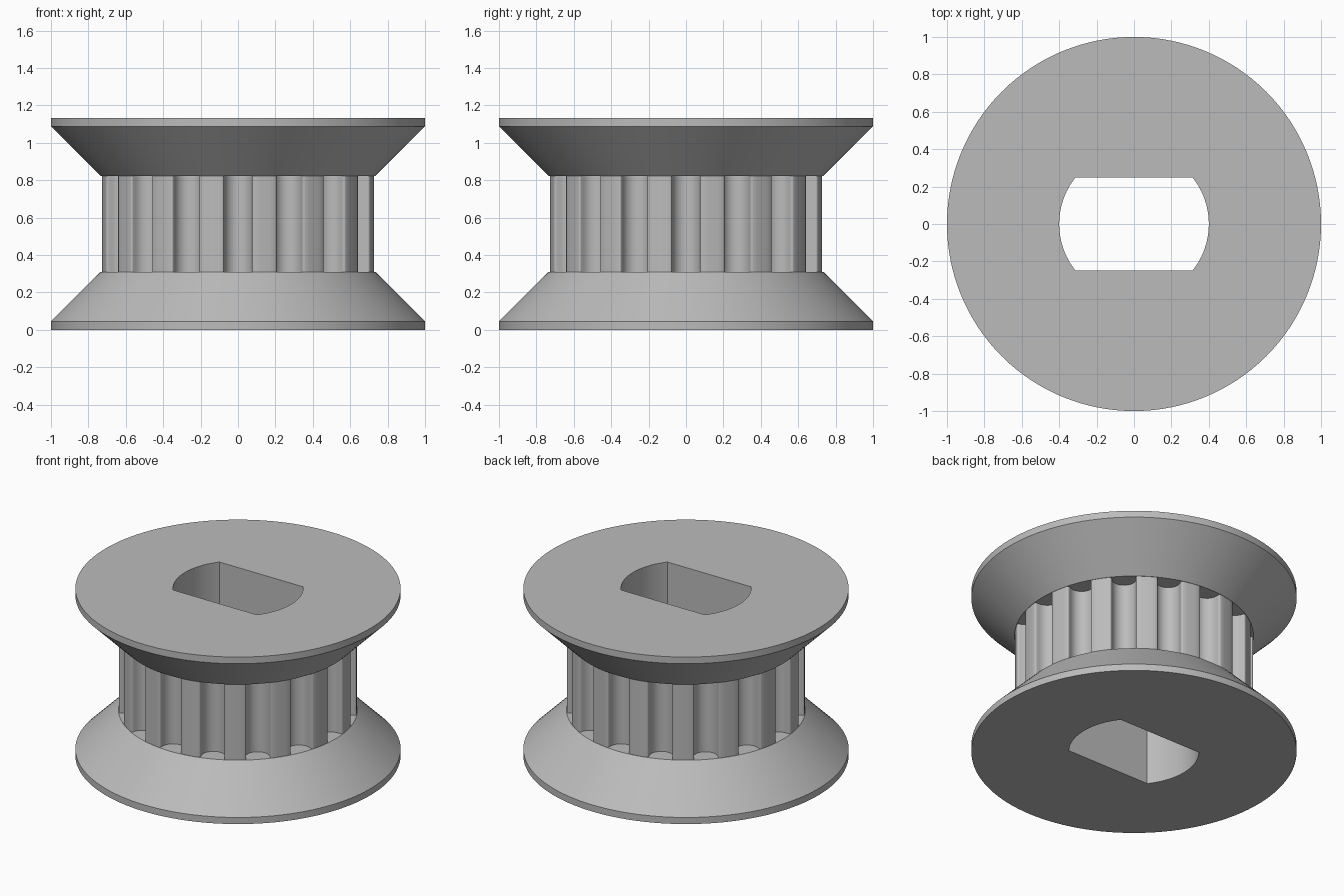
import bpy
import bmesh
from math import sin, cos, pi, asin, radians
from mathutils import Vector, Matrix

if "Cube" in bpy.data.objects:
    bpy.data.objects.remove(bpy.data.objects["Cube"], do_unlink=True)

HEIGHT, RIM, NECK_Z = 1.133, 0.045, 0.31
NECK_R, TOOTH_R, TEETH = 0.735, 0.733, 16
BORE_R, BORE_FLAT = 0.4, 0.248

grey = bpy.data.materials.new("plain grey")
grey.use_nodes = True
colour = (0.5, 0.5, 0.5, 1)
grey.diffuse_color = colour
grey.node_tree.nodes["Principled BSDF"].inputs["Base Color"].default_value = colour


def arc(radius, start, end, steps, centre=(0, 0)):
    """Points along an arc, both ends included."""
    angles = [start + (end - start) * i / steps for i in range(steps + 1)]
    return [Vector((centre[0] + radius * cos(a), centre[1] + radius * sin(a))) for a in angles]


def circle(radius):
    return arc(radius, 0, 2 * pi, 128)[:-1]


def toothed_outline():
    """Round-bottomed grooves with eased lips, separated by narrow teeth."""
    lip = radians(6.75)
    half = 0.075
    ease = TOOTH_R * sin(lip) - half
    lip_x = TOOTH_R * cos(lip)
    lower = arc(ease, pi / 2, pi, 4, (lip_x - ease, -half - ease))
    lower = [Vector((lip_x - ease + ease * sin(t), -half - ease + ease * cos(t)))
             for t in (pi / 2, pi / 3, pi / 6, 0)]
    floor = arc(half, -pi / 2, -3 * pi / 2, 14, (TOOTH_R - 0.035, 0))
    upper = [Vector((p.x, -p.y)) for p in reversed(lower)]
    land = arc(TOOTH_R, lip, 2 * pi / TEETH - lip, 4)[1:-1]
    groove = lower + floor + upper + land
    return [Matrix.Rotation(2 * pi * k / TEETH, 2) @ p for k in range(TEETH) for p in groove]


def bore_outline():
    """Round hole with two opposite flats."""
    a = asin(BORE_FLAT / BORE_R)
    return arc(BORE_R, -a, a, 24) + arc(BORE_R, pi - a, pi + a, 24)


bm = bmesh.new()


def ring(outline, z):
    verts = [bm.verts.new((p.x, p.y, z)) for p in outline]
    for i, v in enumerate(verts):
        bm.edges.new((v, verts[i - 1]))
    return verts


def wall(low, high):
    for i in range(len(low)):
        bm.faces.new((low[i - 1], low[i], high[i], high[i - 1]))


def flat_ring(outer, inner):
    edges = [bm.edges.get((r[i], r[i - 1])) for r in (outer, inner) for i in range(len(r))]
    bmesh.ops.triangle_fill(bm, edges=edges, use_beauty=True, use_dissolve=False)


# Flanges: rim, cone, outer cap and inner shoulder, with the toothed core and bore
bores, cores = [], []
for flip in (False, True):
    def level(z):
        return HEIGHT - z if flip else z
    cap = ring(circle(1), level(0))
    rim = ring(circle(1), level(RIM))
    neck = ring(circle(NECK_R), level(NECK_Z))
    core = ring(toothed_outline(), level(NECK_Z))
    bore = ring(bore_outline(), level(0))
    wall(cap, rim)
    wall(rim, neck)
    flat_ring(neck, core)
    flat_ring(cap, bore)
    cores.append(core)
    bores.append(bore)
wall(*cores)
wall(*bores)
bmesh.ops.recalc_face_normals(bm, faces=bm.faces)

mesh = bpy.data.meshes.new("toothed_pulley")
bm.to_mesh(mesh)
bm.free()
mesh.materials.append(grey)
pulley = bpy.data.objects.new("toothed_pulley", mesh)
bpy.context.collection.objects.link(pulley)
bpy.ops.object.select_all(action="DESELECT")
pulley.select_set(True)
bpy.context.view_layer.objects.active = pulley
bpy.ops.object.shade_smooth_by_angle(angle=radians(32))
